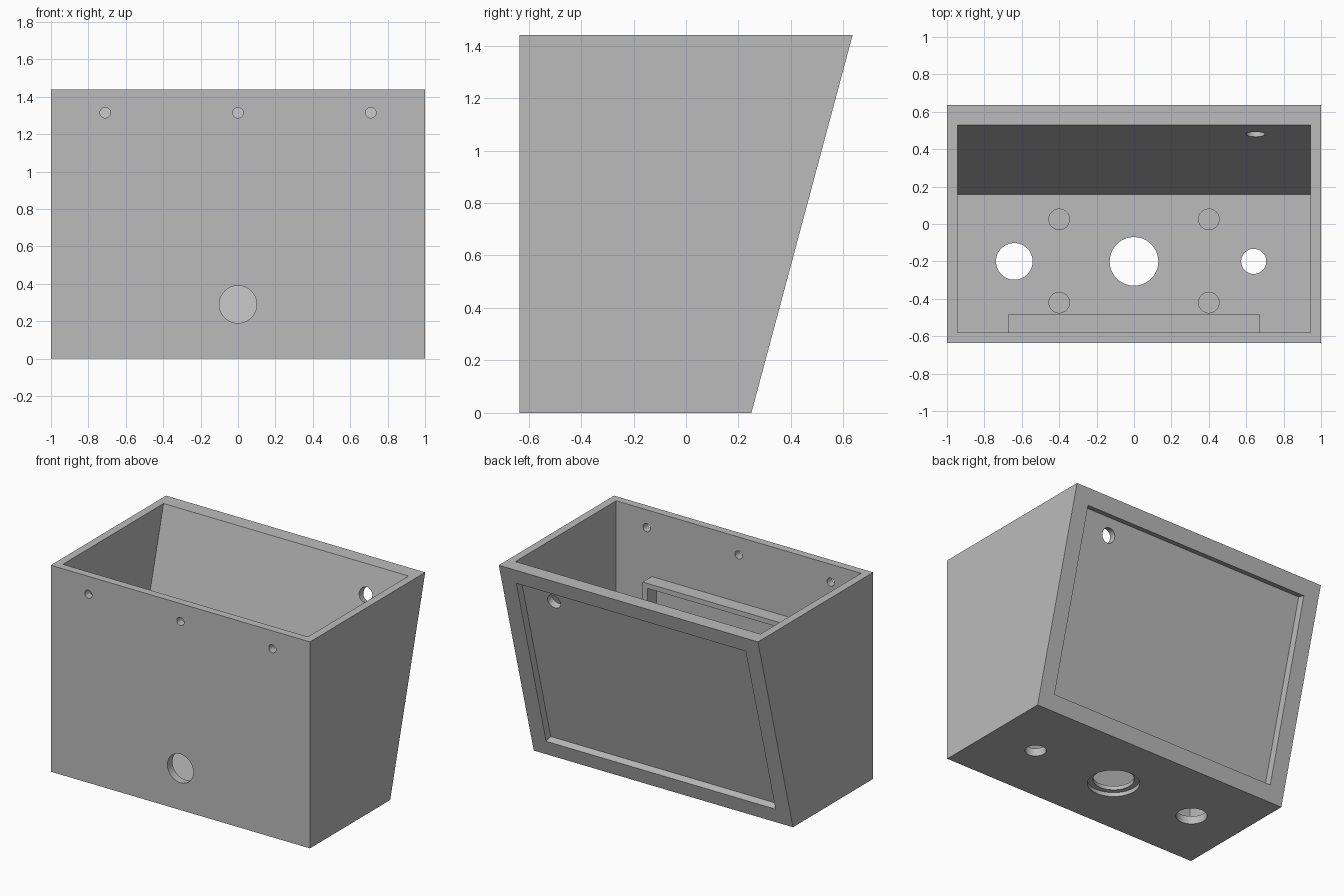
import bpy, bmesh, math
from mathutils import Matrix

if "Cube" in bpy.data.objects:
    bpy.data.objects.remove(bpy.data.objects["Cube"], do_unlink=True)

# One plain grey plastic
grey = bpy.data.materials.new("grey plastic")
grey.use_nodes = True
colour = (0.5, 0.5, 0.5, 1)
grey.diffuse_color = colour
grey.node_tree.nodes["Principled BSDF"].inputs["Base Color"].default_value = colour

HEIGHT, WALL, DEPTH = 1.44, 0.055, 0.635
TILT = math.radians(15)
LEAN = math.tan(TILT)


def finish(name, bm):
    bmesh.ops.recalc_face_normals(bm, faces=bm.faces)
    mesh = bpy.data.meshes.new(name)
    bm.to_mesh(mesh)
    bm.free()
    mesh.materials.append(grey)
    obj = bpy.data.objects.new(name, mesh)
    bpy.context.collection.objects.link(obj)
    return obj


def prism(name, profile, half_width):
    """Extrude a (y, z) side profile across x."""
    bm = bmesh.new()
    face = bm.faces.new([bm.verts.new((-half_width, y, z)) for y, z in profile])
    moved = bmesh.ops.extrude_face_region(bm, geom=[face])["geom"]
    verts = [v for v in moved if isinstance(v, bmesh.types.BMVert)]
    bmesh.ops.translate(bm, verts=verts, vec=(2 * half_width, 0, 0))
    return finish(name, bm)


def box(name, centre, size, tilt=0):
    bm = bmesh.new()
    matrix = Matrix.Translation(centre) @ Matrix.Rotation(tilt, 4, "X") @ Matrix.Diagonal((*size, 1))
    bmesh.ops.create_cube(bm, size=1, matrix=matrix)
    return finish(name, bm)


def cylinder(name, centre, radius, length, tilt=0):
    bm = bmesh.new()
    matrix = Matrix.Translation(centre) @ Matrix.Rotation(tilt, 4, "X")
    bmesh.ops.create_cone(bm, cap_ends=True, segments=48, radius1=radius,
                          radius2=radius, depth=length, matrix=matrix)
    return finish(name, bm)


def cut(target, cutter):
    cutter.hide_render = True
    mod = target.modifiers.new("cut", "BOOLEAN")
    mod.operation, mod.solver, mod.object = "DIFFERENCE", "EXACT", cutter
    bpy.context.view_layer.objects.active = target
    bpy.ops.object.modifier_apply(modifier=mod.name)
    bpy.data.objects.remove(cutter, do_unlink=True)


# Enclosure shell: leaning back, hollow, open at the top
back_foot = DEPTH - LEAN * HEIGHT
shell = prism("enclosure_shell", [(-DEPTH, 0), (back_foot, 0), (DEPTH, HEIGHT), (-DEPTH, HEIGHT)], 1)
rim = HEIGHT + 0.1
inner_back = 0.53 - LEAN * HEIGHT
cut(shell, prism("cavity", [(-DEPTH + WALL, WALL), (inner_back + LEAN * WALL, WALL),
                            (inner_back + LEAN * rim, rim), (-DEPTH + WALL, rim)], 1 - WALL))

# Panel recess in the leaning back
cut(shell, box("back_recess", (0, (back_foot + DEPTH) / 2, HEIGHT / 2),
               (1.77, 0.106, HEIGHT / math.cos(TILT) - 0.22), -TILT))
cut(shell, cylinder("back_hole", (0.65, 0.48, 1.25), 0.05, 0.4, math.pi / 2 - TILT))

# Front screw holes and cable hole
for x, z, radius in [(-0.71, 1.315, 0.028), (0, 1.315, 0.028), (0.71, 1.315, 0.028), (0, 0.29, 0.1)]:
    cut(shell, cylinder("front_hole", (x, -DEPTH, z), radius, 0.2, math.pi / 2))

# Floor holes, the middle one counterbored from below
for x, radius in [(-0.64, 0.098), (0, 0.13), (0.64, 0.067)]:
    cut(shell, cylinder("floor_hole", (x, -0.2, 0), radius, 0.2))
cut(shell, cylinder("counterbore", (0, -0.2, 0), 0.165, 0.056))

# Shallow round pockets in the floor
for x in (-0.4, 0.4):
    for y in (-0.42, 0.025):
        cut(shell, cylinder("floor_pocket", (x, y, WALL), 0.055, 0.06))

# Rectangular holder frame on the inside of the front wall
frame = box("holder_frame", (0, -0.532, 0.72), (1.34, 0.104, 0.53))
cut(frame, box("holder_opening", (0, -0.532, 0.72), (1.27, 0.3, 0.46)))

for obj in (shell, frame):
    bpy.ops.object.select_all(action="DESELECT")
    obj.select_set(True)
    bpy.context.view_layer.objects.active = obj
    bpy.ops.object.shade_smooth_by_angle(angle=math.radians(12))
